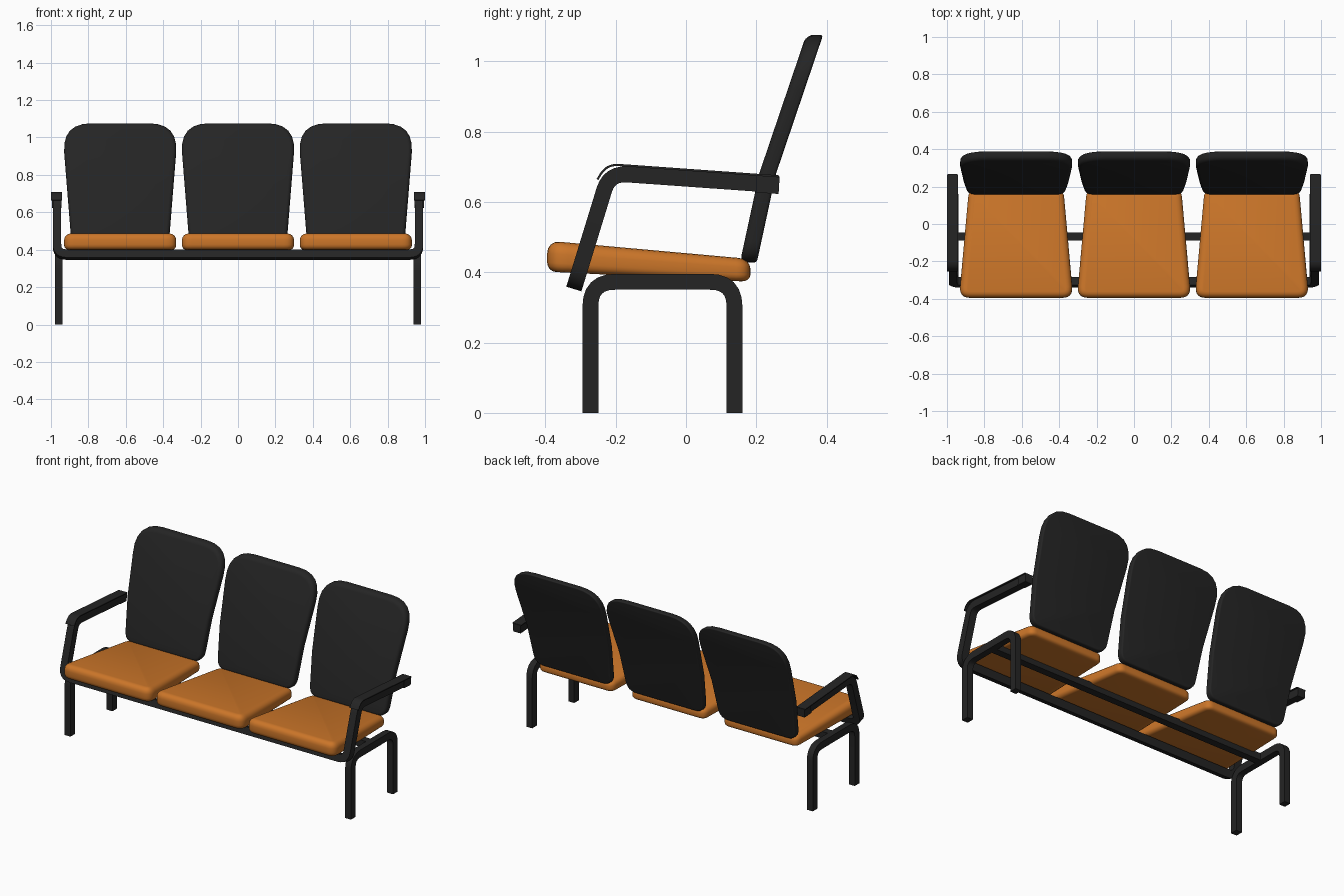
import bpy, bmesh, math
from mathutils import Vector

if "Cube" in bpy.data.objects:
    bpy.data.objects.remove(bpy.data.objects["Cube"], do_unlink=True)


def material(name, rgb):
    mat = bpy.data.materials.new(name)
    mat.use_nodes = True
    mat.diffuse_color = (*rgb, 1)
    bsdf = mat.node_tree.nodes["Principled BSDF"]
    bsdf.inputs["Base Color"].default_value = (*rgb, 1)
    bsdf.inputs["Roughness"].default_value = 0.6
    return mat


BLACK = material("charcoal black", (0.018, 0.018, 0.018))
ORANGE = material("orange upholstery", (0.6, 0.18, 0.022))


def finish(name, bm, mat):
    bmesh.ops.recalc_face_normals(bm, faces=bm.faces)
    mesh = bpy.data.meshes.new(name)
    bm.to_mesh(mesh)
    bm.free()
    mesh.materials.append(mat)
    obj = bpy.data.objects.new(name, mesh)
    bpy.context.collection.objects.link(obj)
    bpy.ops.object.select_all(action='DESELECT')
    obj.select_set(True)
    bpy.context.view_layer.objects.active = obj
    bpy.ops.object.shade_smooth_by_angle(angle=math.radians(40))
    return obj


def fillet(points, cuts, closed=False, steps=6):
    """Round each corner, starting the given distance before it."""
    pts = [Vector(p) for p in points]
    out = []
    for i, p in enumerate(pts):
        if not cuts[i] or (not closed and i in (0, len(pts) - 1)):
            out.append(p)
            continue
        a = p + (pts[i - 1] - p).normalized() * cuts[i]
        b = p + (pts[(i + 1) % len(pts)] - p).normalized() * cuts[i]
        for k in range(steps + 1):
            t = k / steps
            out.append(a * (1 - t) ** 2 + p * 2 * t * (1 - t) + b * t * t)
    return out


def tube(name, path, side, width, depth):
    """Sweep a rectangle along a path; side is the first width direction."""
    bm = bmesh.new()
    rings = []
    side = Vector(side)
    old = (path[1] - path[0]).normalized()
    for i, p in enumerate(path):
        before = (p - path[i - 1]).normalized() if i else old
        after = (path[i + 1] - p).normalized() if i < len(path) - 1 else before
        tan = (before + after).normalized()
        side = old.rotation_difference(tan) @ side
        old = tan
        up = tan.cross(side)
        rings.append([bm.verts.new(p + side * width / 2 * a + up * depth / 2 * b)
                      for a, b in ((-1, -1), (1, -1), (1, 1), (-1, 1))])
    for r, s in zip(rings, rings[1:]):
        for k in range(4):
            bm.faces.new((r[k], r[(k + 1) % 4], s[(k + 1) % 4], s[k]))
    bm.faces.new(rings[0])
    bm.faces.new(rings[-1][::-1])
    return finish(name, bm, BLACK)


def cushion(name, outline, thick, bevels, place, mat, cut=None):
    """Flat padded slab with rounded rims, then shaped by place(u, v, t)."""
    bm = bmesh.new()
    base = bm.faces.new([bm.verts.new((p.x, p.y, 0)) for p in outline])
    ext = bmesh.ops.extrude_face_region(bm, geom=[base])["geom"]
    for v in ext:
        if isinstance(v, bmesh.types.BMVert):
            v.co.z = thick
    for level, size in zip((0, thick), bevels):
        rim = [e for e in bm.edges if all(abs(v.co.z - level) < 1e-6 for v in e.verts)]
        bmesh.ops.bevel(bm, geom=rim, offset=size, segments=4, profile=0.5,
                        affect='EDGES', clamp_overlap=True)
    if cut:
        bmesh.ops.bisect_plane(bm, geom=bm.verts[:] + bm.edges[:] + bm.faces[:],
                               plane_co=(0, cut, 0), plane_no=(0, 1, 0))
    for v in bm.verts:
        v.co = place(v.co.x, v.co.y, v.co.z / thick)
    return finish(name, bm, mat)


# Seats: wedge cushions, thicker and wider at the front
seat_outline = fillet([(-0.305, -0.395, 0), (0.305, -0.395, 0),
                       (0.253, 0.183, 0), (-0.253, 0.183, 0)],
                      [0.06, 0.06, 0.04, 0.04], closed=True)


def seat_place(x, y, t):
    f = (y + 0.395) / 0.578
    low = 0.402 - 0.029 * f
    high = 0.49 - 0.052 * f
    return Vector((x, y, low + (high - low) * t))


# Backrests: rounded panels with a slight kink
BEND = 0.68
back_outline = fillet([(-0.26, 0.428, 0), (0.26, 0.428, 0),
                       (0.312, 1.076, 0), (-0.312, 1.076, 0)],
                      [0.06, 0.06, 0.16, 0.16], closed=True)


def back_place(x, z, t):
    slope = 0.216 if z < BEND else 0.339
    return Vector((x, 0.232 + (z - BEND) * slope + (t - 0.5) * 0.048, z))


for label, cx in (("right", -0.63), ("middle", 0), ("left", 0.63)):
    seat = cushion(label + "_seat", seat_outline, 0.085, (0.025, 0.035), seat_place, ORANGE)
    back = cushion(label + "_backrest", back_outline, 0.045, (0.02, 0.008),
                   back_place, BLACK, cut=BEND)
    seat.location.x = back.location.x = cx

# Arm frame: one tube forming both armrests and the front rail
AX = 0.9675
half = [(AX, 0.262, 0.648), (AX, -0.218, 0.682), (AX, -0.3125, 0.374)]
corners = half + [(-x, y, z) for x, y, z in reversed(half)]
tube("arm_frame_and_front_rail", fillet(corners, [0, 0.05, 0.05, 0.05, 0.05, 0]),
     (1, 0, 0), 0.045, 0.045)

# Cross rail under the seats
tube("cross_rail", [Vector((-0.975, -0.067, 0.372)), Vector((0.975, -0.067, 0.372))],
     (0, 1, 0), 0.045, 0.043)

for label, s in (("right", -1), ("left", 1)):
    # Leg frame: upside-down U
    x = s * 0.958
    legs = [(x, -0.272, 0), (x, -0.272, 0.373), (x, 0.138, 0.373), (x, 0.138, 0)]
    tube(label + "_leg_frame", fillet(legs, [0, 0.07, 0.07, 0]), (1, 0, 0), 0.04, 0.045)
    # Arm cover: thin strip curling over the front of the armrest
    x = s * 0.97
    cover = [(x, -0.252, 0.664), (x, -0.226, 0.708), (x, 0.265, 0.673)]
    tube(label + "_arm_cover", fillet(cover, [0, 0.035, 0]), (1, 0, 0), 0.06, 0.006)
    # Sleeve at the rear end of the armrest
    tube(label + "_arm_end", [Vector((x, 0.2, 0.652)), Vector((x, 0.265, 0.648))],
         (1, 0, 0), 0.05, 0.05)
